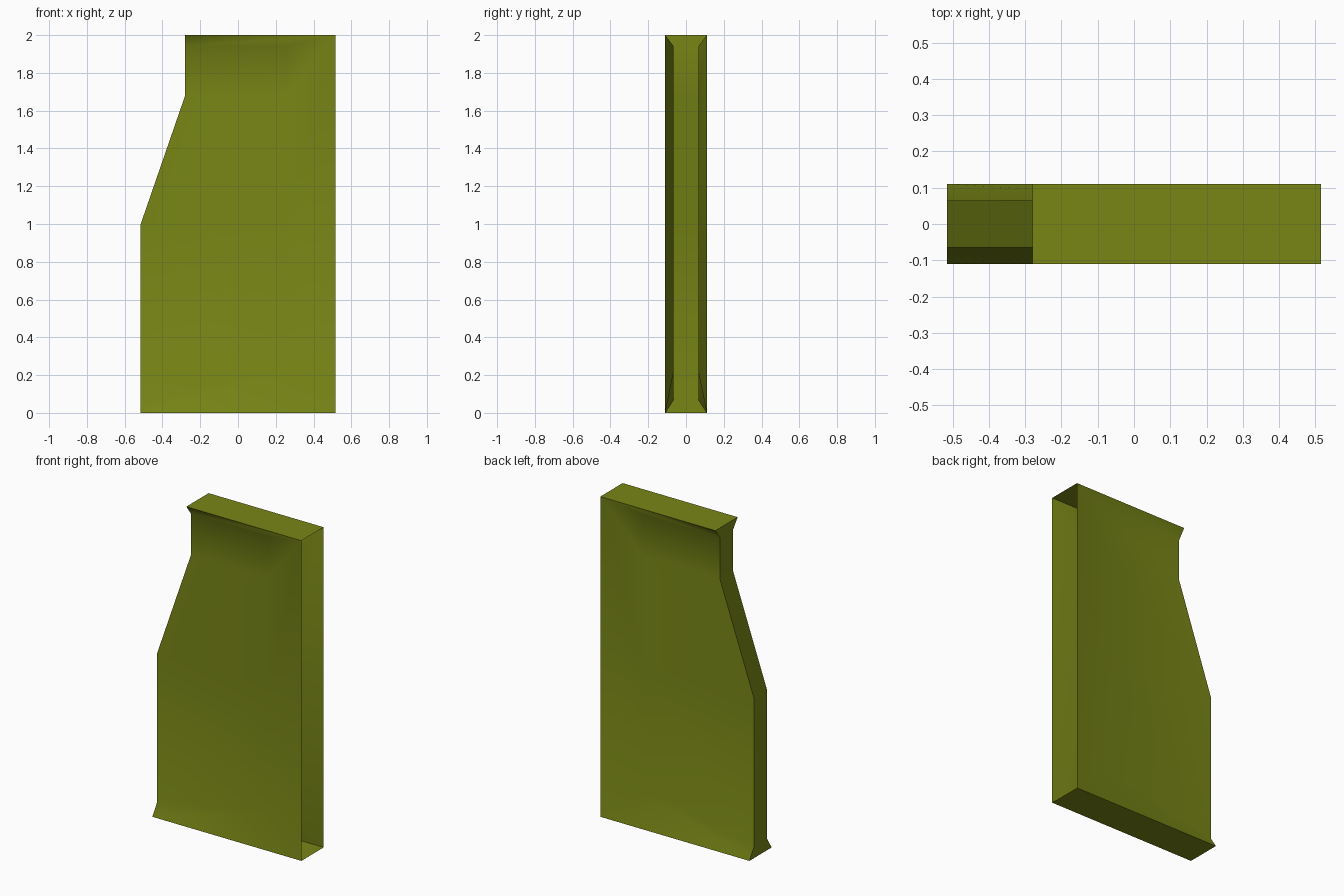
import bpy, bmesh, math

if "Cube" in bpy.data.objects:
    bpy.data.objects.remove(bpy.data.objects["Cube"])

OUT, INN, XR, XI = 0.11, 0.065, 0.515, 0.25

# Half shell (front side): pinched in the middle, flared at top, bottom and open right edge
bm = bmesh.new()
left = [(-0.515, 0, OUT), (-0.515, 0.07, INN), (-0.515, 1.0, INN),
        (-0.28, 1.68, INN), (-0.28, 1.94, INN), (-0.28, 2, OUT)]
L = [bm.verts.new((x, -y, z)) for x, z, y in left]
M = [bm.verts.new((x, 0, z)) for x, z, y in left]
R = [bm.verts.new((XI, -INN, z)) for z in (0.22, 1.0, 1.68, 1.94)]
B, Bm = [bm.verts.new((XR, y, 0)) for y in (-OUT, 0)]
T, Tm = [bm.verts.new((XR, y, 2)) for y in (-OUT, 0)]

# Left end wall
for i in range(5):
    bm.faces.new((L[i], L[i + 1], M[i + 1], M[i]))
# Pinched centre panel
for i in range(3):
    bm.faces.new((L[i + 1], R[i], R[i + 1], L[i + 2]))
# Flares and the bottom and top plates
bm.faces.new((L[0], B, R[0], L[1]))
bm.faces.new((L[4], R[3], T, L[5]))
bm.faces.new((B, T, R[3], R[2], R[1], R[0]))
bm.faces.new((L[0], M[0], Bm, B))
bm.faces.new((L[5], T, Tm, M[5]))
bmesh.ops.recalc_face_normals(bm, faces=bm.faces)
if max(bm.faces, key=lambda f: f.calc_area()).normal.y > 0:
    bmesh.ops.reverse_faces(bm, faces=bm.faces)

mesh = bpy.data.meshes.new("flared_panel")
bm.to_mesh(mesh)
bm.free()
panel = bpy.data.objects.new("flared_panel", mesh)
bpy.context.collection.objects.link(panel)

# Mirror to the back side
mirror = panel.modifiers.new("mirror", 'MIRROR')
mirror.use_axis = (False, True, False)
mirror.use_clip = True

mat = bpy.data.materials.new("olive_green")
mat.diffuse_color = (0.19, 0.24, 0.008, 1)
mat.use_nodes = True
mat.node_tree.nodes["Principled BSDF"].inputs["Base Color"].default_value = mat.diffuse_color
mesh.materials.append(mat)

bpy.context.view_layer.objects.active = panel
panel.select_set(True)
bpy.ops.object.shade_smooth_by_angle(angle=math.radians(45))
